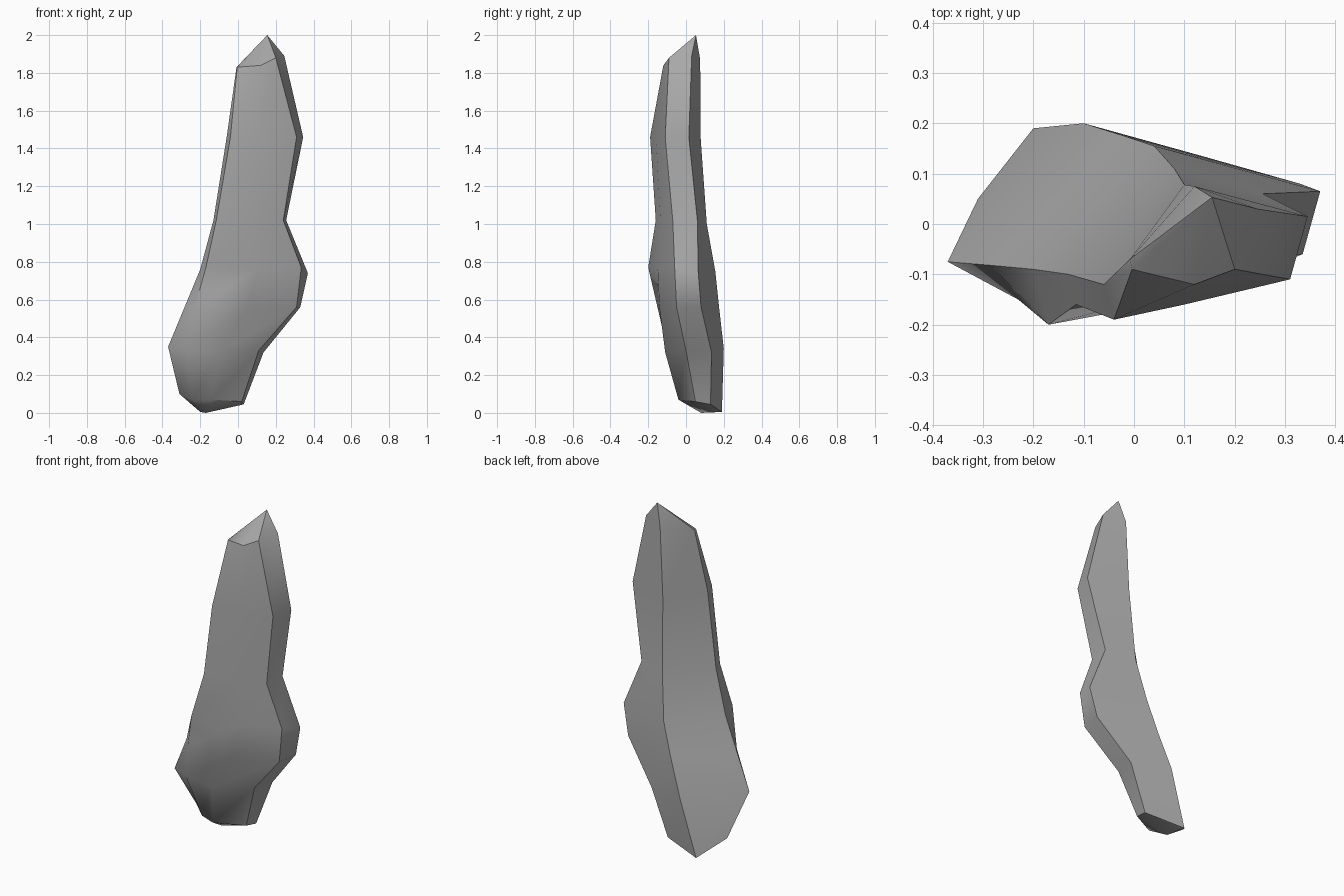
import bpy, bmesh, math

# Cross-sections from foot to tip: left, front left, front middle, front right, right, back
RINGS = [
    [(-.31, .05, .10), (-.24, 0, .07), (-.14, -.04, .07), (.02, .05, .06), (.03, .13, .045), (-.2, .19, .005)],
    [(-.37, -.075, .35), (-.28, -.10, .34), (-.1, -.11, .32), (.11, 0, .33), (.135, .135, .32), (-.1, .2, .34)],
    [(-.285, -.082, .555), (-.23, -.15, .555), (.05, -.14, .55), (.31, -.05, .56), (.33, .08, .56), (-.02, .175, .56)],
    [(-.2, -.09, .76), (-.17, -.2, .77), (.1, -.15, .76), (.335, -.06, .77), (.37, .065, .74), (.04, .155, .75)],
    [(-.13, -.1, 1.02), (-.115, -.16, 1.02), (.08, -.135, 1.02), (.24, -.07, 1.02), (.255, .06, 1.02), (.08, .11, 1.0)],
    [(-.06, -.12, 1.46), (-.04, -.19, 1.46), (.1, -.16, 1.46), (.31, -.11, 1.46), (.345, .015, 1.46), (.1, .078, 1.45)],
    [(-.008, -.07, 1.83), (-.004, -.09, 1.83), (.12, -.12, 1.84), (.2, -.09, 1.88), (.245, .03, 1.89), (.12, .075, 1.87)],
]
FOOT, TIP = (-.17, .08, 0), (.155, .053, 2)

# Stone shard: skin the rings, then close both ends to a point
bm = bmesh.new()
rings = [[bm.verts.new(p) for p in r] for r in RINGS]
n = len(rings[0])
for a, b in zip(rings, rings[1:]):
    for i in range(n):
        j = (i + 1) % n
        bm.faces.new((a[i], a[j], b[j], b[i]))
for ring, point in ((rings[0], FOOT), (rings[-1], TIP)):
    v = bm.verts.new(point)
    for i in range(n):
        bm.faces.new((ring[i], ring[(i + 1) % n], v))
bmesh.ops.recalc_face_normals(bm, faces=bm.faces[:])
mesh = bpy.data.meshes.new("stone_shard")
bm.to_mesh(mesh)
bm.free()

# Plain grey stone
grey = bpy.data.materials.new("stone grey")
grey.diffuse_color = (.4, .4, .4, 1)
mesh.materials.append(grey)

shard = bpy.data.objects.new("stone_shard", mesh)
bpy.context.collection.objects.link(shard)
bpy.context.view_layer.objects.active = shard
shard.select_set(True)
bpy.ops.object.shade_smooth_by_angle(angle=math.radians(40))
